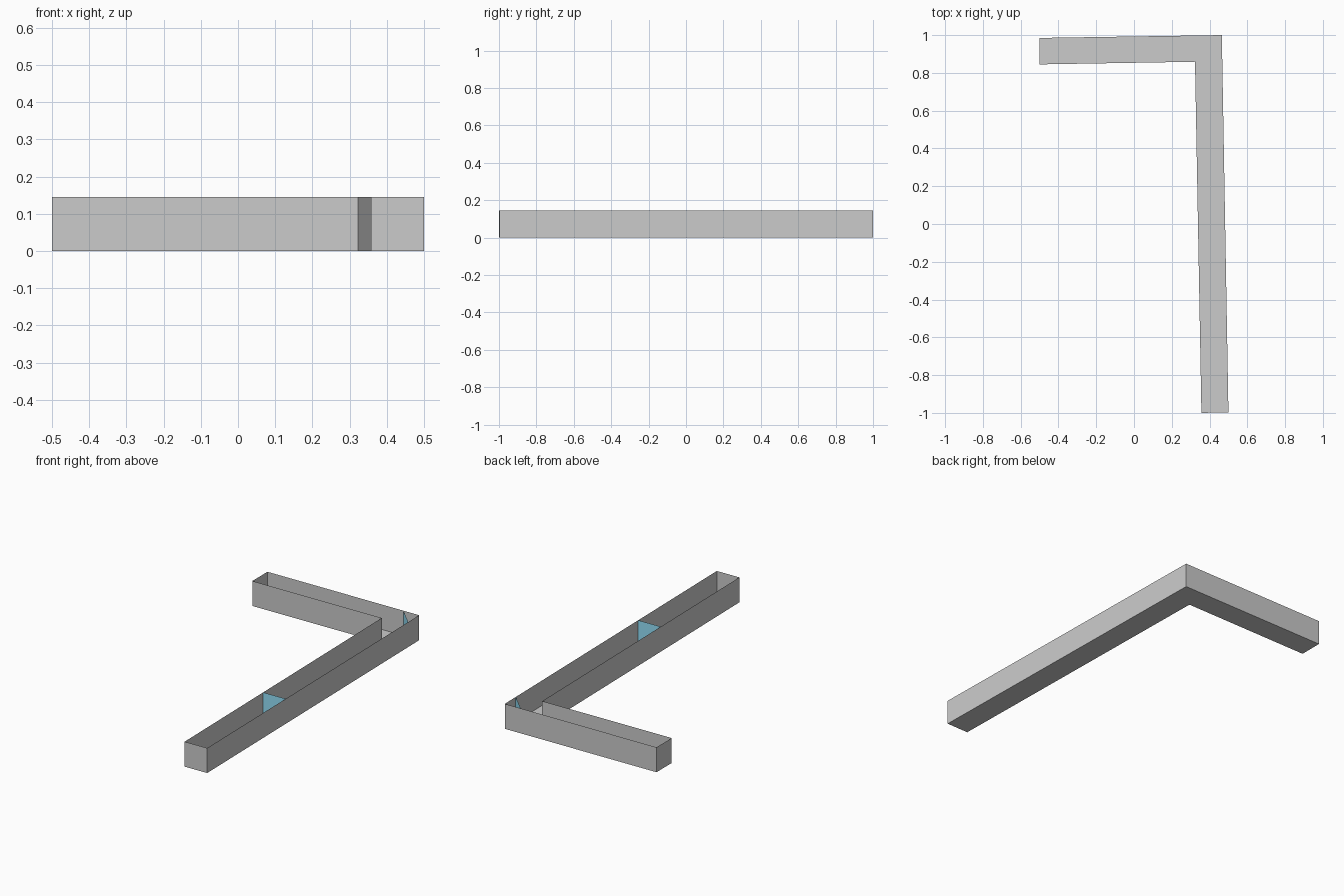
import bpy
import bmesh

if "Cube" in bpy.data.objects:
    bpy.data.objects.remove(bpy.data.objects["Cube"])

H = 0.145  # trough height

# L-shaped plan of the trough
PLAN = [(-0.5, 0.985), (-0.5, 0.845), (0.323, 0.859),
        (0.357, -1.0), (0.5, -0.997), (0.465, 1.0)]


def make_object(name, bm, material=None):
    mesh = bpy.data.meshes.new(name)
    bm.to_mesh(mesh)
    bm.free()
    obj = bpy.data.objects.new(name, mesh)
    bpy.context.collection.objects.link(obj)
    if material:
        mesh.materials.append(material)
    return obj


def divider(name, a, b, material):
    """Thin upright sheet spanning the trough from a to b."""
    bm = bmesh.new()
    corners = [(*a, 0), (*b, 0), (*b, H), (*a, H)]
    bm.faces.new([bm.verts.new(c) for c in corners])
    return make_object(name, bm, material)


def right_wall(y):
    return (0.465 + (1.0 - y) * 0.0175, y)


def inner_wall(y):
    return (0.323 + (0.859 - y) * 0.0183, y)


# Open-topped trough: floor plus thin sheet walls
bm = bmesh.new()
floor = bm.faces.new([bm.verts.new((x, y, 0)) for x, y in PLAN])
rim = bmesh.ops.extrude_edge_only(bm, edges=list(floor.edges))["geom"]
bmesh.ops.translate(bm, vec=(0, 0, H),
                    verts=[g for g in rim if isinstance(g, bmesh.types.BMVert)])
bmesh.ops.recalc_face_normals(bm, faces=bm.faces)
make_object("trough", bm)

# Blue dividers: one across the long arm, one cutting the outer corner
blue = bpy.data.materials.new("blue_sheet")
blue.diffuse_color = (0.3, 0.75, 0.95, 1)
blue.use_nodes = True
blue.node_tree.nodes["Principled BSDF"].inputs["Base Color"].default_value = blue.diffuse_color
divider("cross_divider", inner_wall(-0.26), right_wall(-0.256), blue)
divider("corner_divider", (0.364, 0.998), right_wall(0.897), blue)
